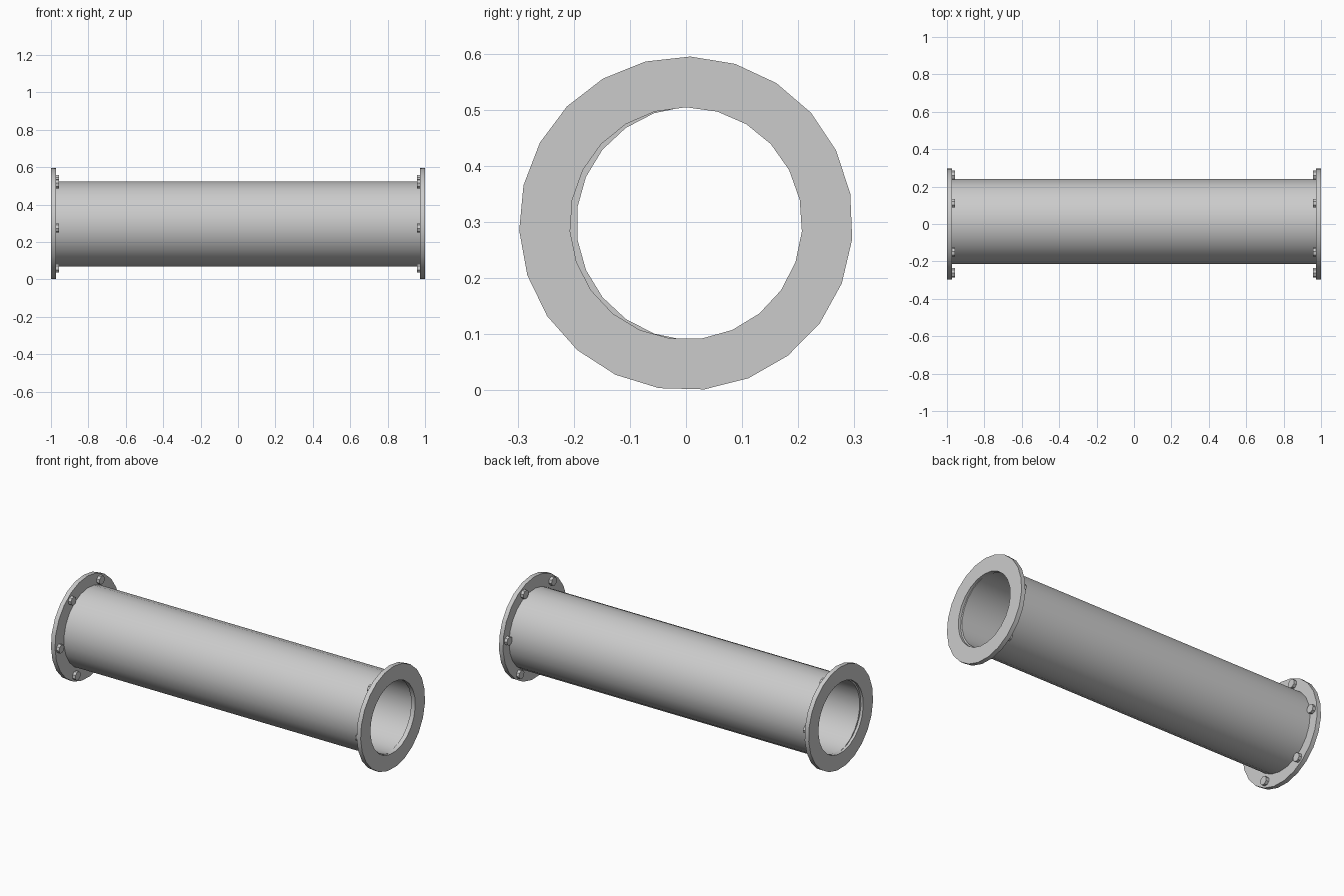
import bpy
import bmesh
from math import cos, sin, radians, tau

if "Cube" in bpy.data.objects:
    bpy.data.objects.remove(bpy.data.objects["Cube"])

AXIS_Z = 0.2975
SIDES = 23

# One grey metal for everything
metal = bpy.data.materials.new("grey metal")
metal.use_nodes = True
GREY = (0.6, 0.6, 0.6, 1)
metal.diffuse_color = GREY
metal.node_tree.nodes["Principled BSDF"].inputs["Base Color"].default_value = GREY


def circle(bm, x, radius, start, sides, y, z):
    angles = [radians(start) + tau * i / sides for i in range(sides)]
    return [bm.verts.new((x, y + radius * cos(a), z + radius * sin(a))) for a in angles]


def bridge(bm, a, b):
    n = len(a)
    for i in range(n):
        j = (i + 1) % n
        bm.faces.new((a[i], a[j], b[j], b[i]))


def finish(bm, name):
    bmesh.ops.recalc_face_normals(bm, faces=bm.faces)
    mesh = bpy.data.meshes.new(name)
    bm.to_mesh(mesh)
    bm.free()
    mesh.materials.append(metal)
    mesh.shade_smooth()
    mesh.set_sharp_from_angle(angle=radians(30))
    obj = bpy.data.objects.new(name, mesh)
    bpy.context.collection.objects.link(obj)
    return obj


def tube(name, x0, x1, outer, inner, outer_start, inner_start, y=0):
    """Hollow cylinder along x."""
    bm = bmesh.new()
    profile = [(x0, outer, outer_start), (x1, outer, outer_start),
               (x1, inner, inner_start), (x0, inner, inner_start)]
    rings = [circle(bm, x, r, s, SIDES, y, AXIS_Z) for x, r, s in profile]
    for i in range(4):
        bridge(bm, rings[i], rings[(i + 1) % 4])
    return finish(bm, name)


def bolt(name, x0, x1, angle):
    """Solid bolt head on the inner face of a flange."""
    bm = bmesh.new()
    y, z = 0.262 * cos(radians(angle)), AXIS_Z + 0.262 * sin(radians(angle))
    ends = [circle(bm, x, 0.025, angle, 8, y, z) for x in (x0, x1)]
    bridge(bm, *ends)
    for ring in ends:
        bm.faces.new(ring)
    return finish(bm, name)


# Pipe body, seated slightly off the flange axis
tube("pipe", -0.985, 0.985, 0.228, 0.2085, 0, 0, y=0.013)

# End flanges with six bolt heads each
for side, sign in (("left", 1), ("right", -1)):
    tube(side + "_flange", sign * 0.974, sign, 0.2975, 0.207, 88.5, 90)
    for k in range(6):
        bolt(f"{side}_bolt_{k + 1}", sign * 0.98, sign * 0.956, 5 + 60 * k)
